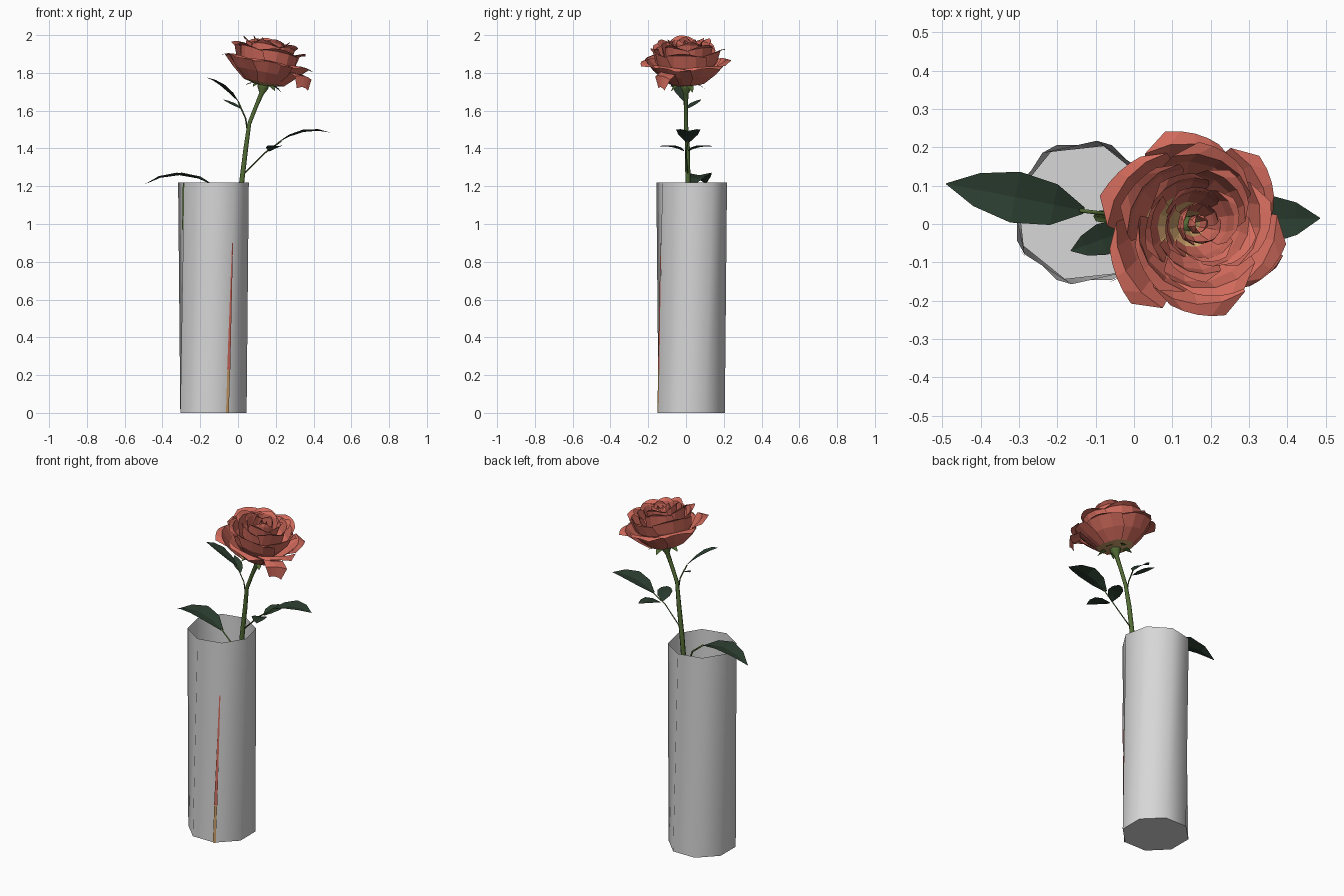
import bpy, math, random
from mathutils import Vector, Matrix

if "Cube" in bpy.data.objects:
    bpy.data.objects.remove(bpy.data.objects["Cube"])

random.seed(4)


def material(name, rgb):
    m = bpy.data.materials.new(name)
    m.diffuse_color = (*rgb, 1)
    m.use_nodes = True
    m.node_tree.nodes["Principled BSDF"].inputs["Base Color"].default_value = m.diffuse_color
    return m


GREY = material("vase grey", (0.68, 0.68, 0.68))
CORAL = material("petal coral", (0.66, 0.15, 0.11))
PEACH = material("petal base peach", (0.58, 0.34, 0.14))
STEM = material("stem green", (0.085, 0.15, 0.035))
LEAF = material("leaf dark green", (0.024, 0.046, 0.028))


def build(name, verts, faces, mats, smooth=False, mat_rule=None):
    me = bpy.data.meshes.new(name)
    me.from_pydata([tuple(v) for v in verts], [], faces)
    for m in mats:
        me.materials.append(m)
    for p in me.polygons:
        p.use_smooth = smooth
        if mat_rule:
            p.material_index = mat_rule(p.index)
    me.update()
    ob = bpy.data.objects.new(name, me)
    bpy.context.collection.objects.link(ob)
    return ob


def grid_faces(rows, cols):
    return [(r * cols + c, r * cols + c + 1, (r + 1) * cols + c + 1, (r + 1) * cols + c)
            for r in range(rows - 1) for c in range(cols - 1)]


def tube(name, path, radii, sides=6):
    pts = [Vector(p) for p in path]
    verts, faces = [], []
    for i, p in enumerate(pts):
        d = (pts[min(i + 1, len(pts) - 1)] - pts[max(i - 1, 0)]).normalized()
        u = d.cross(Vector((0, 1, 0))).normalized()
        w = d.cross(u)
        for k in range(sides):
            a = 2 * math.pi * k / sides
            verts.append(p + (u * math.cos(a) + w * math.sin(a)) * radii[i])
    for i in range(len(pts) - 1):
        for k in range(sides):
            n = (k + 1) % sides
            faces.append((i * sides + k, i * sides + n, (i + 1) * sides + n, (i + 1) * sides + k))
    faces.append(tuple(range(sides))[::-1])
    faces.append(tuple(range((len(pts) - 1) * sides, len(pts) * sides)))
    return build(name, verts, faces, [STEM], True)


def leaf(name, base, tip, width, arch=0.02, mat=LEAF, fold=0.1):
    base, tip = Vector(base), Vector(tip)
    side = (tip - base).cross(Vector((0, 0, 1))).normalized()
    verts = []
    for t, w in ((0, 0.12), (0.22, 0.8), (0.5, 1), (0.78, 0.65), (1, 0.02)):
        mid = base.lerp(tip, t) + Vector((0, 0, arch * 4 * t * (1 - t)))
        for s in (-1, 0, 1):
            verts.append(mid + side * s * w * width / 2 + Vector((0, 0, abs(s) * w * width * fold)))
    return build(name, verts, grid_faces(5, 3), [mat])


# Vase: eight-sided open tube, slightly twisted between floor and rim
CX, CY, R, H, N = -0.13, 0.03, 0.19, 1.22, 8


def wall(k, z, r=R):
    def ring(deg):
        a = math.radians(deg + 45 * k)
        return Vector((CX + r * math.cos(a), CY + r * math.sin(a), 0))
    p = ring(22.5).lerp(ring(35), z / H)
    p.z = z
    return p


vverts = [wall(k, z) for z in (0, H) for k in range(N)]
vfaces = [(k, (k + 1) % N, N + (k + 1) % N, N + k) for k in range(N)]
vase = build("vase", vverts, vfaces + [tuple(range(N))[::-1]], [GREY], True)
vase.data.polygons[N].use_smooth = False


# Thin painted streaks along two vase edges
def streak(name, k, z0, z1, w0, w1, mat):
    verts = []
    for z, w in ((z0, w0), (z1, w1)):
        p = wall(k, z, R + 0.003)
        t = Vector((-(p.y - CY), p.x - CX, 0)).normalized()
        verts += [p - t * w, p + t * w]
    build(name, verts, [(0, 1, 3, 2)], [mat])


streak("streak_peach", 6, 0.0, 0.23, 0.008, 0.008, PEACH)
streak("streak_coral", 6, 0.23, 0.90, 0.009, 0.003, CORAL)
streak("streak_green", 4, 0.97, 1.22, 0.007, 0.007, STEM)

# Stem with swollen receptacle, and thin leaf stalks
tube("stem",
     [(-0.09, 0.02, 0.03), (0.02, 0.01, 1.22), (0.042, 0.008, 1.4), (0.06, 0, 1.53),
      (0.095, 0, 1.62), (0.125, 0, 1.69), (0.133, 0, 1.72), (0.137, 0, 1.75)],
     [0.016, 0.014, 0.013, 0.011, 0.011, 0.013, 0.03, 0.034], 7)
tube("stalk_left", [(0.052, 0, 1.48), (0.04, 0, 1.56), (0.0, -0.01, 1.65)], [0.004] * 3, 4)
tube("stalk_right", [(0.025, 0.01, 1.26), (0.14, 0, 1.375), (0.23, 0.01, 1.44)], [0.004] * 3, 4)
tube("stalk_low", [(-0.005, 0.012, 1.0), (-0.06, 0.025, 1.15), (-0.14, 0.035, 1.215)], [0.005] * 3, 4)

# Leaves
leaf("leaf_low", (-0.13, 0.035, 1.205), (-0.49, 0.105, 1.212), 0.135, 0.05)
leaf("leaf_left_large", (0.0, -0.01, 1.65), (-0.165, -0.07, 1.775), 0.085, 0.015)
leaf("leaf_left_small", (0.015, 0.005, 1.61), (-0.08, 0.08, 1.66), 0.05, 0.0)
leaf("leaf_right_large", (0.21, 0.01, 1.43), (0.485, 0.015, 1.485), 0.13, 0.03)
for s in (-1, 1):
    leaf("leaf_right_side", (0.165, s * 0.01, 1.385), (0.225, s * 0.14, 1.41), 0.085, 0.01)

# Sepals under the bloom
for i in range(5):
    a = math.radians(72 * i + 20)
    c, s = math.cos(a), math.sin(a)
    leaf("sepal", (0.135 + 0.02 * c, 0.02 * s, 1.735), (0.135 + 0.1 * c, 0.1 * s, 1.715 - 0.02 * c),
         0.04, 0.012, STEM)

# Bloom: rings of petals around an axis leaning to +x
BLOOM = Matrix.Translation((0.13, 0, 1.735)) @ Matrix.Rotation(math.radians(11), 4, 'Y')
COLS = 5


def petal(name, angle, half, profile, scale=1.0):
    verts = []
    widths = (0.9, 1.0, 1.0, 0.85, 0.42)
    for row, (r, z) in enumerate(profile):
        for c in range(COLS):
            u = c / (COLS - 1) * 2 - 1
            a = math.radians(angle + half * u * widths[row])
            rr = r * scale * (1 + 0.07 * u)
            zz = z - (0.012 * u * u if row > 2 else 0)
            verts.append(BLOOM @ Vector((rr * math.cos(a), rr * math.sin(a), zz)))
    build(name, verts, grid_faces(len(profile), COLS), [CORAL, PEACH],
          mat_rule=lambda i: 1 if i < COLS - 1 else 0)


LAYERS = [
    ("outer_petal", 6, 42, 30, ((0.03, 0), (0.10, 0.015), (0.165, 0.07), (0.215, 0.135), (0.243, 0.13))),
    ("middle_petal", 5, 48, 0, ((0.03, 0.02), (0.105, 0.05), (0.155, 0.12), (0.172, 0.19), (0.195, 0.205))),
    ("upper_petal", 5, 46, 40, ((0.03, 0.04), (0.085, 0.08), (0.12, 0.15), (0.13, 0.22), (0.147, 0.238))),
    ("inner_petal", 4, 58, 10, ((0.02, 0.06), (0.06, 0.10), (0.083, 0.17), (0.09, 0.232), (0.10, 0.25))),
    ("heart_petal", 3, 75, 70, ((0.02, 0.08), (0.035, 0.12), (0.052, 0.17), (0.055, 0.23), (0.05, 0.25))),
    ("bud_petal", 2, 100, 20, ((0.01, 0.1), (0.018, 0.14), (0.026, 0.18), (0.024, 0.22), (0.016, 0.24))),
]
for name, count, half, start, profile in LAYERS:
    for i in range(count):
        petal(name, start + 360 / count * i + random.uniform(-5, 5), half, profile,
              random.uniform(0.96, 1.03))

# One outer petal curls downward at the front right
petal("drooping_petal", -32, 16, ((0.03, 0), (0.11, 0.015), (0.19, 0.095), (0.245, 0.09), (0.25, 0.03)))
